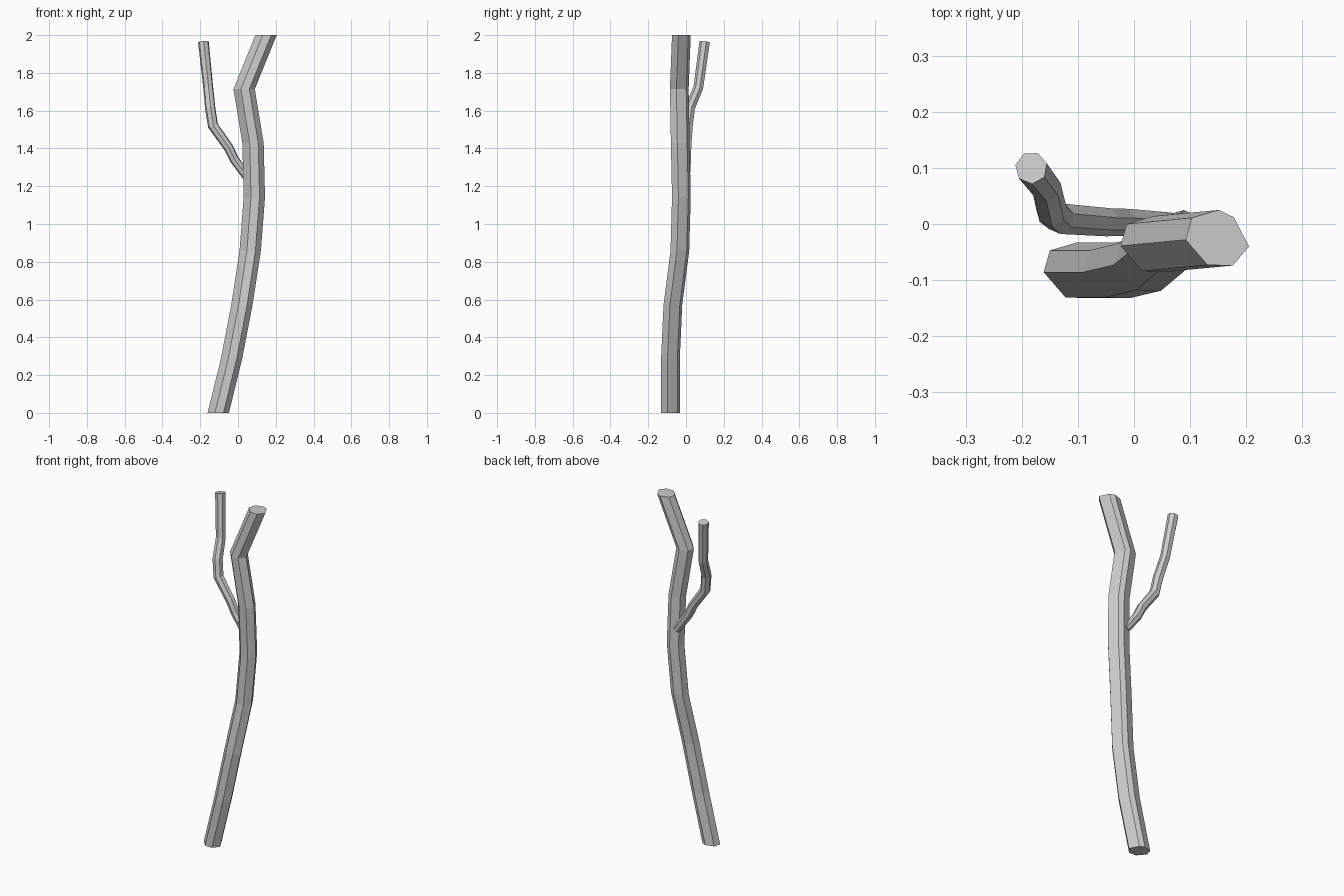
import bpy, bmesh, math
from mathutils import Vector

if "Cube" in bpy.data.objects:
    bpy.data.objects.remove(bpy.data.objects["Cube"])


def skin(name, rings):
    """Bridge a list of matching rings into a capped tube."""
    bm = bmesh.new()
    loops = [[bm.verts.new(p) for p in ring] for ring in rings]
    n = len(loops[0])
    for a, b in zip(loops, loops[1:]):
        for i in range(n):
            j = (i + 1) % n
            bm.faces.new((a[i], a[j], b[j], b[i]))
    bm.faces.new(loops[0][::-1])
    bm.faces.new(loops[-1])
    bmesh.ops.recalc_face_normals(bm, faces=bm.faces[:])
    mesh = bpy.data.meshes.new(name)
    bm.to_mesh(mesh)
    bm.free()
    obj = bpy.data.objects.new(name, mesh)
    bpy.context.collection.objects.link(obj)
    return obj


# trunk: one seven-sided section, kept level, moved along evenly spaced heights
section = [(.055, -.012), (.028, .040), (.001, .053), (-.047, .039),
           (-.058, 0), (-.019, -.045), (.026, -.046)]
centres = [(-.103, -.086), (-.033, -.086), (.022, -.073), (.066, -.036),
           (.088, -.028), (.081, -.034), (.034, -.039), (.150, -.028)]
skin("trunk", [[(cx + x, cy + y, 2 * k / 7) for x, y in section]
               for k, (cx, cy) in enumerate(centres)])

# side branch: seven-sided tube with rings mitred across the path
path = [Vector(p) for p in [
    (.060, -.002, 1.235), (-.018, .004, 1.340), (-.050, .004, 1.405),
    (-.132, .010, 1.520), (-.147, .022, 1.615), (-.157, .066, 1.720),
    (-.183, .100, 1.965)]]
radii = [.024, .025, .026, .028, .028, .027, .029]
rings = []
for i, (p, r) in enumerate(zip(path, radii)):
    before = (p - path[max(i - 1, 0)]).normalized()
    after = (path[min(i + 1, len(path) - 1)] - p).normalized()
    t = (before + after).normalized()
    v = t.cross(Vector((1, 0, 0))).normalized()
    u = v.cross(t)
    rings.append([p + r * (u * math.cos(a) + v * math.sin(a))
                  for a in (math.radians(15) + math.tau * k / 7 for k in range(7))])
skin("side_branch", rings)
